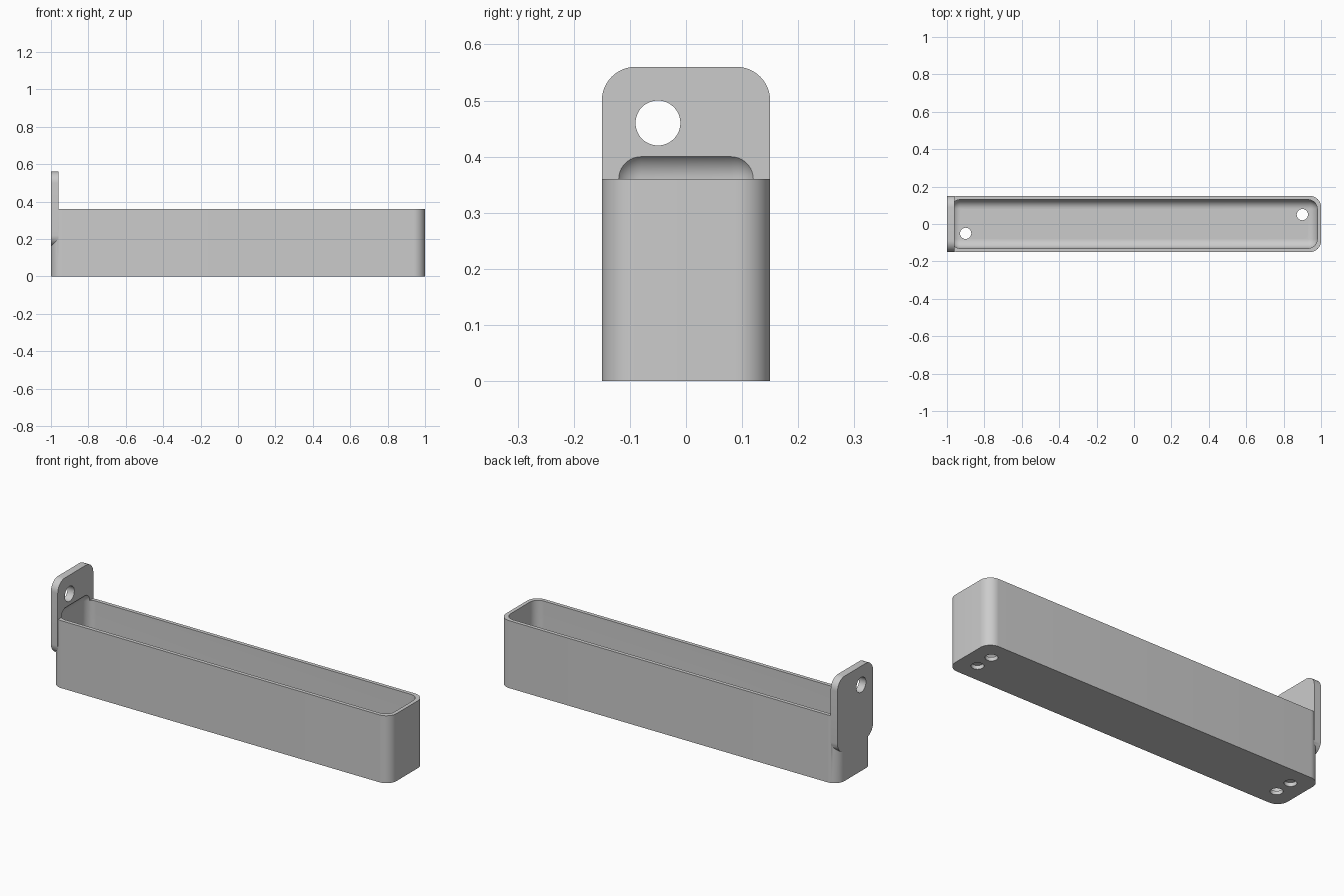
import bpy
import bmesh
from mathutils import Matrix, Vector

cube = bpy.data.objects.get("Cube")
if cube:
    bpy.data.objects.remove(cube, do_unlink=True)

grey = bpy.data.materials.new("light grey plastic")
colour = (0.6, 0.6, 0.6, 1)
grey.diffuse_color = colour
grey.use_nodes = True
grey.node_tree.nodes["Principled BSDF"].inputs["Base Color"].default_value = colour


def to_object(bm, name):
    bmesh.ops.recalc_face_normals(bm, faces=bm.faces)
    mesh = bpy.data.meshes.new(name)
    bm.to_mesh(mesh)
    bm.free()
    mesh.materials.append(grey)
    obj = bpy.data.objects.new(name, mesh)
    bpy.context.collection.objects.link(obj)
    return obj


def rounded_box(name, low, high, radius, axis=None):
    """Box with the edges along one axis rounded, or all of them."""
    low, high = Vector(low), Vector(high)
    bm = bmesh.new()
    bmesh.ops.create_cube(bm, size=1)
    bmesh.ops.scale(bm, vec=high - low, verts=bm.verts)
    bmesh.ops.translate(bm, vec=(low + high) / 2, verts=bm.verts)
    edges = [e for e in bm.edges if axis is None or
             abs(e.verts[0].co[axis] - e.verts[1].co[axis]) > 1e-4]
    bmesh.ops.bevel(bm, geom=edges, offset=radius, segments=12,
                    profile=0.5, affect='EDGES')
    return to_object(bm, name)


def drill(name, centre, radius, depth, axis):
    turn = Matrix.Rotation(1.5707963, 4, 'Y') if axis == 'X' else Matrix()
    bm = bmesh.new()
    bmesh.ops.create_cone(bm, cap_ends=True, segments=48, radius1=radius,
                          radius2=radius, depth=depth,
                          matrix=Matrix.Translation(centre) @ turn)
    return to_object(bm, name)


def combine(target, tool, operation):
    """Apply a boolean and discard the tool."""
    tool.hide_render = True
    mod = target.modifiers.new("boolean", 'BOOLEAN')
    mod.operation = operation
    mod.solver = 'EXACT'
    mod.object = tool
    bpy.context.view_layer.objects.active = target
    bpy.ops.object.modifier_apply(modifier=mod.name)
    bpy.data.objects.remove(tool, do_unlink=True)


# Long tray with rounded upright corners, and the hanging tab on its end
tray = rounded_box("tray", (-1, -0.15, 0), (1, 0.15, 0.36), 0.06, axis=2)
tab = rounded_box("hanging_tab", (-1, -0.15, 0.16), (-0.96, 0.15, 0.56), 0.06, axis=0)
combine(tray, tab, 'UNION')

# Fully rounded cavity, which also scoops into the tab above the rim
cavity = rounded_box("cavity_cutter", (-0.98, -0.13, 0.02), (0.98, 0.13, 0.41), 0.05)
combine(tray, cavity, 'DIFFERENCE')

# Hanging hole and drain holes
combine(tray, drill("hanging_hole", (-0.98, -0.05, 0.46), 0.04, 0.2, 'X'), 'DIFFERENCE')
for x in (-0.9, 0.9):
    for y in (-0.05, 0.05):
        combine(tray, drill("drain_hole", (x, y, 0.01), 0.03, 0.1, 'Z'), 'DIFFERENCE')

# Smooth rounds with crisp edges
bpy.ops.object.select_all(action='DESELECT')
tray.select_set(True)
bpy.context.view_layer.objects.active = tray
bpy.ops.object.shade_smooth_by_angle(angle=0.5)
